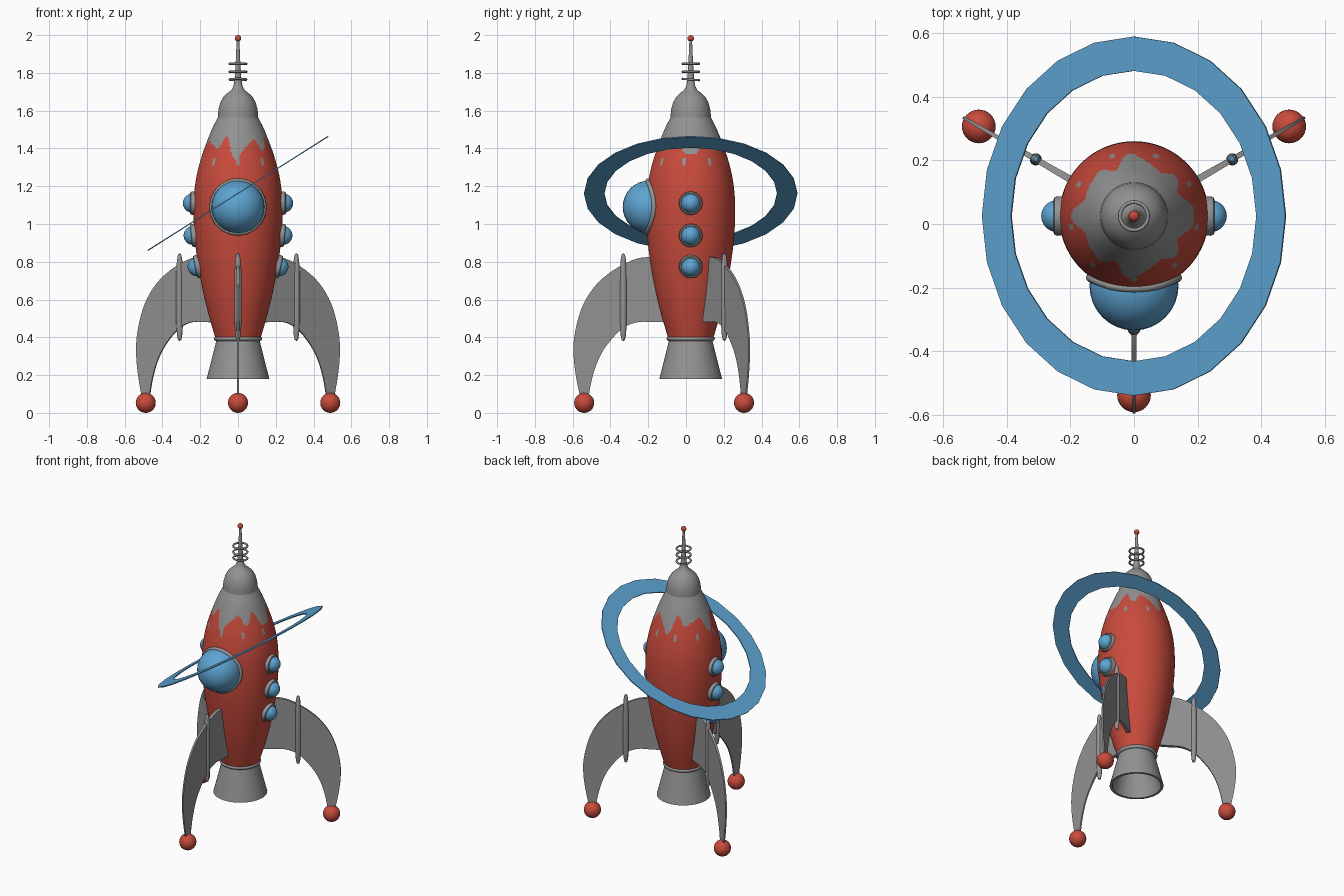
import bpy, bmesh, math
from mathutils import Vector, Matrix

if "Cube" in bpy.data.objects:
    bpy.data.objects.remove(bpy.data.objects["Cube"])

Y0 = 0.025  # rocket axis


def material(name, col):
    m = bpy.data.materials.new(name)
    m.diffuse_color = (*col, 1)
    m.use_nodes = True
    m.node_tree.nodes["Principled BSDF"].inputs["Base Color"].default_value = m.diffuse_color
    return m


RED = material("red", (0.58, 0.07, 0.045))
GREY = material("grey", (0.29, 0.29, 0.29))
BLUE = material("blue", (0.11, 0.37, 0.64))


def finish(name, bm, mats, rule=None, angle=35, matrix=None):
    bmesh.ops.remove_doubles(bm, verts=bm.verts, dist=1e-5)
    bmesh.ops.recalc_face_normals(bm, faces=bm.faces)
    if rule:
        for f in bm.faces:
            f.material_index = rule(f.calc_center_median())
    if matrix:
        bm.transform(matrix)
    me = bpy.data.meshes.new(name)
    bm.to_mesh(me)
    bm.free()
    for m in mats:
        me.materials.append(m)
    ob = bpy.data.objects.new(name, me)
    bpy.context.collection.objects.link(ob)
    bpy.ops.object.select_all(action='DESELECT')
    ob.select_set(True)
    bpy.context.view_layer.objects.active = ob
    bpy.ops.object.shade_smooth_by_angle(angle=math.radians(angle))
    return ob


def sweep(rings, closed=False):
    """Skin a list of equal-length closed loops of points."""
    bm = bmesh.new()
    vs = [[bm.verts.new(p) for p in r] for r in rings]
    n = len(vs[0])
    for i in range(len(vs) if closed else len(vs) - 1):
        a, b = vs[i], vs[(i + 1) % len(vs)]
        for j in range(n):
            k = (j + 1) % n
            bm.faces.new((a[j], a[k], b[k], b[j]))
    if not closed:
        bm.faces.new(vs[0])
        bm.faces.new(vs[-1])
    return bm


def lathe(name, profile, mats, n=48, rule=None, matrix=None, closed=False, angle=35):
    rings = [[(max(r, 2e-4) * math.cos(2 * math.pi * j / n),
               max(r, 2e-4) * math.sin(2 * math.pi * j / n), z)
              for j in range(n)] for r, z in profile]
    return finish(name, sweep(rings, closed), mats, rule, angle,
                  matrix or Matrix.Translation((0, Y0, 0)))


def torus(name, R, r, z, mat, matrix=None, n=48):
    prof = [(R + r * math.cos(t * math.pi / 5), z + r * math.sin(t * math.pi / 5)) for t in range(10)]
    return lathe(name, prof, [mat], n, matrix=matrix, closed=True, angle=60)


def ball(name, r, centre, mat):
    bm = bmesh.new()
    bmesh.ops.create_uvsphere(bm, u_segments=32, v_segments=16, radius=r)
    return finish(name, bm, [mat], matrix=Matrix.Translation(centre))


def spline(pts, steps):
    """Catmull-Rom curve through 2D points."""
    p = [Vector(q) for q in pts]
    p = [2 * p[0] - p[1]] + p + [2 * p[-1] - p[-2]]
    out = []
    for i in range(1, len(p) - 2):
        a, b, c, d = p[i - 1:i + 3]
        for s in range(steps):
            t = s / steps
            out.append(0.5 * (2 * b + (c - a) * t + (2 * a - 5 * b + 4 * c - d) * t * t
                              + (3 * b - a - 3 * c + d) * t ** 3))
    return out + [p[-2]]


# Body, with ragged grey paint at the top
HULL = spline([(.118, .39), (.15, .5), (.176, .6), (.197, .7), (.214, .8), (.227, .9), (.234, 1.0),
               (.235, 1.1), (.228, 1.2), (.209, 1.3), (.178, 1.4), (.139, 1.5), (.104, 1.57)], 10)


def hull_radius(z):
    return min(HULL, key=lambda p: abs(p.y - z)).x


def paint(c):
    a = math.atan2(c.y, c.x) + math.pi / 2
    edge = 1.41 - .035 * math.cos(8 * a) - .025 * math.cos(4 * a) + .015 * math.sin(13 * a)
    off = (a + math.radians(20)) % math.radians(40) - math.radians(20)
    spot = abs(c.z - 1.33) < .018 and abs(off) < .06
    return 1 if c.z > edge or spot else 0


lathe("body", HULL, [RED, GREY], 144, paint)

# Nose cap and antenna
lathe("nose_cap", [(.09, 1.555), (.107, 1.555), (.107, 1.575), (.103, 1.61), (.093, 1.645), (.077, 1.673),
                   (.055, 1.694), (.036, 1.708), (.024, 1.73), (.018, 1.76), (.012, 1.86), (.007, 1.975)],
      [GREY], angle=50)
for i, (z, tilt) in enumerate([(1.765, 5), (1.806, 0), (1.848, 0)]):
    torus(f"antenna_ring_{i + 1}", .044, .006, 0, GREY,
          Matrix.Translation((0, Y0, z)) @ Matrix.Rotation(math.radians(-tilt), 4, 'X'))
ball("antenna_tip", .017, (0, Y0, 1.983), RED)

# Hollow exhaust nozzle and collar
lathe("nozzle", [(.113, .39), (.128, .33), (.148, .25), (.166, .18), (.15, .18),
                 (.133, .25), (.113, .33), (.095, .38)], [GREY])
torus("nozzle_collar", .116, .012, .393, GREY)

# Fins with spindles and round feet
UPPER = spline([(.12, .82), (.23, .825), (.31, .808), (.41, .755), (.49, .69), (.55, .61), (.59, .52),
                (.617, .40), (.62, .30), (.607, .19), (.585, .08)], 3)
LOWER = spline([(.12, .48), (.20, .48), (.27, .482), (.33, .465), (.375, .435), (.41, .40), (.45, .35),
                (.48, .30), (.505, .24), (.525, .17), (.542, .08)], 3)
for label, deg in (("front", -90), ("right", 30), ("left", 150)):
    turn = Matrix.Translation((0, Y0, 0)) @ Matrix.Rotation(math.radians(deg), 4, 'Z')
    loops = []
    for u, l in zip(UPPER, LOWER):
        h = max(.004, .013 - .017 * (u.x - .12))
        loops.append([(u.x, -h, u.y), (u.x, h, u.y), (l.x, h, l.y), (l.x, -h, l.y)])
    finish(f"{label}_fin", sweep(loops), [GREY], matrix=turn)
    lathe(f"{label}_fin_spindle", [(0, .38), (.009, .387), (.014, .41), (.018, .47), (.019, .61), (.018, .75),
                                   (.014, .81), (.010, .833), (.007, .841), (0, .845)], [GREY, BLUE], 20,
          lambda c: int(c.z > .835), turn @ Matrix.Translation((.357, 0, 0)))
    ball(f"{label}_foot", .053, turn @ Vector((.564, 0, .053)), RED)

# Side portholes: rim and glass dome, following the hull slope
for label, side in (("right", 0), ("left", math.pi)):
    for i, (z, x, tilt) in enumerate([(1.11, .234, 90), (.94, .230, 96), (.775, .209, 102)]):
        mx = (Matrix.Translation((0, Y0, z)) @ Matrix.Rotation(side, 4, 'Z')
              @ Matrix.Translation((x, 0, 0)) @ Matrix.Rotation(math.radians(tilt), 4, 'Y'))
        lathe(f"{label}_porthole_rim_{i + 1}", [(.04, -.03), (.061, -.03), (.062, .008), (.059, .016),
                                                (.053, .019), (.046, .016)], [GREY], 32, matrix=mx)
        dome = [(.05 * math.cos(t * math.pi / 16), .008 + .05 * math.sin(t * math.pi / 16)) for t in range(9)]
        lathe(f"{label}_porthole_glass_{i + 1}", dome, [BLUE], 32, matrix=mx)

# Large front window: dome and a rim wrapped over the hull
ball("front_window_glass", .14, (0, -.195, 1.09), BLUE)
path = []
for k in range(64):
    t = 2 * math.pi * k / 64
    x, z = .138 * math.cos(t), 1.09 + .138 * math.sin(t)
    y = Y0 - math.sqrt(hull_radius(z) ** 2 - x * x) - .004
    out = Vector((math.cos(t), 0, math.sin(t)))
    path.append([Vector((x, y, z)) + .013 * (out * math.cos(q * math.pi / 5)
                 + Vector((0, -1, 0)) * math.sin(q * math.pi / 5)) for q in range(10)])
finish("front_window_rim", sweep(path, True), [GREY], angle=60)

# Tilted planetary ring
lathe("orbit_ring", [(.457, -.003), (.565, -.003), (.565, .003), (.457, .003)], [BLUE], 24, closed=True, angle=10,
      matrix=Matrix.Translation((0, Y0, 1.162)) @ Matrix.Rotation(math.radians(-32.3), 4, 'Y'))
